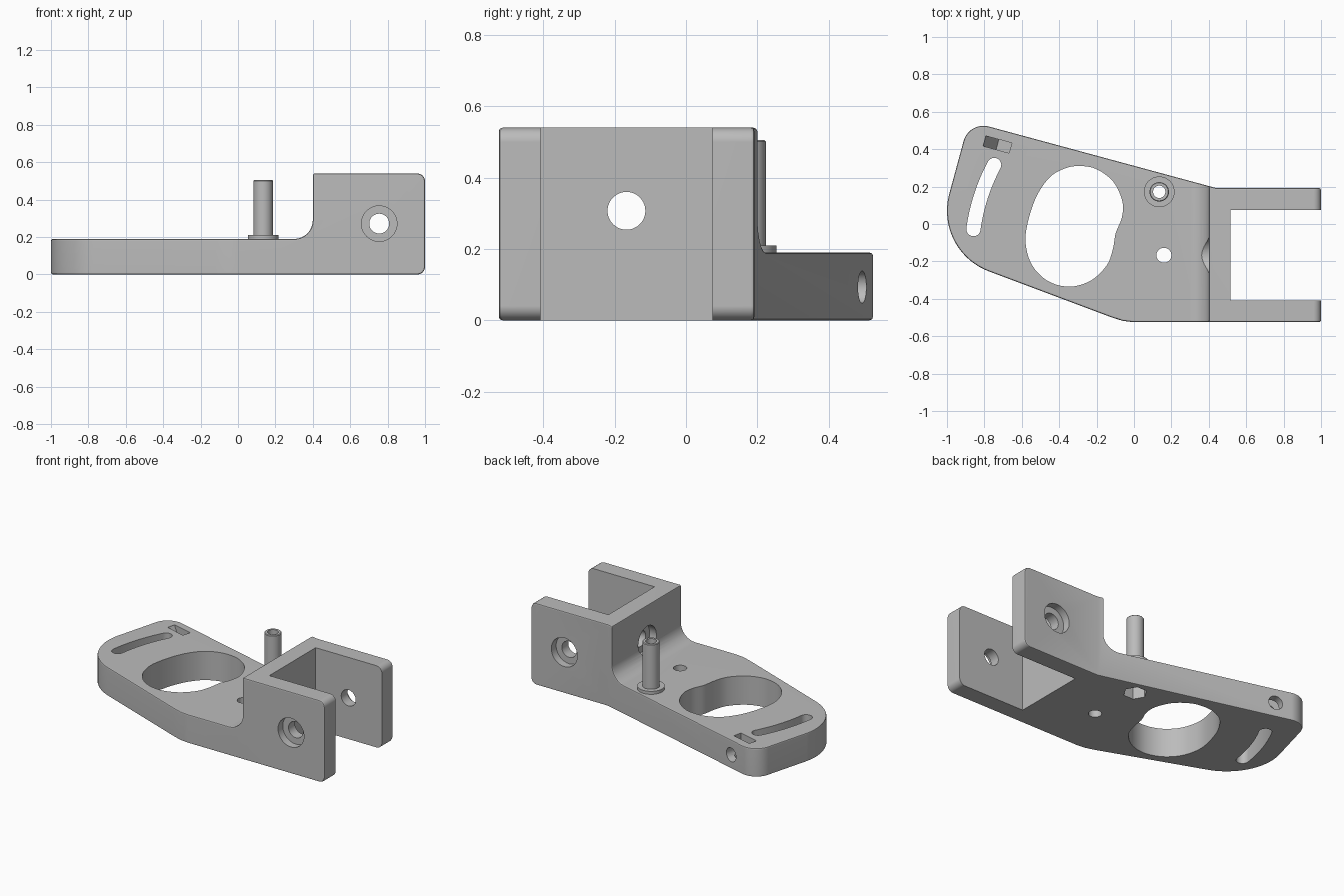
import bpy, bmesh, math
from mathutils import Vector

if bpy.data.objects.get("Cube"):
    bpy.data.objects.remove(bpy.data.objects["Cube"], do_unlink=True)

grey = bpy.data.materials.new("plain_grey")
grey.use_nodes = True
grey.diffuse_color = (0.5, 0.5, 0.5, 1)
grey.node_tree.nodes["Principled BSDF"].inputs["Base Color"].default_value = (0.5, 0.5, 0.5, 1)


def make_object(name, bm):
    bmesh.ops.recalc_face_normals(bm, faces=bm.faces[:])
    mesh = bpy.data.meshes.new(name)
    bm.to_mesh(mesh)
    bm.free()
    mesh.materials.append(grey)
    obj = bpy.data.objects.new(name, mesh)
    bpy.context.collection.objects.link(obj)
    return obj


def prism(name, points, sweep):
    """Extrude a closed 3D polygon along a vector."""
    bm = bmesh.new()
    face = bm.faces.new([bm.verts.new(p) for p in points])
    new = bmesh.ops.extrude_face_region(bm, geom=[face])["geom"]
    bmesh.ops.translate(bm, vec=sweep, verts=[g for g in new if isinstance(g, bmesh.types.BMVert)])
    return make_object(name, bm)


def cylinder(name, start, end, r, sides=48):
    start, end = Vector(start), Vector(end)
    turn = (end - start).to_track_quat('Z', 'Y')
    ring = [start + turn @ Vector((r * math.cos(a), r * math.sin(a), 0))
            for a in (math.tau * i / sides for i in range(sides))]
    return prism(name, ring, end - start)


def lathe(name, profile, x, y, sides=48):
    bm = bmesh.new()
    rings = [[bm.verts.new((x + r * math.cos(math.tau * i / sides),
                            y + r * math.sin(math.tau * i / sides), z))
              for i in range(sides)] for r, z in profile]
    for k, ring in enumerate(rings):
        prev = rings[k - 1]
        for i in range(sides):
            bm.faces.new((prev[i - 1], prev[i], ring[i], ring[i - 1]))
    return make_object(name, bm)


def arc(cx, cy, r, a0, a1, n):
    angles = [math.radians(a0 + (a1 - a0) * i / n) for i in range(n + 1)]
    return [(cx + r * math.cos(a), cy + r * math.sin(a)) for a in angles]


def flat(points, z):
    return [(x, y, z) for x, y in points]


def smooth_loop(pts, n=5):
    """Catmull-Rom curve through a closed ring of points."""
    out = []
    for i in range(len(pts)):
        a, b, c, d = (Vector(pts[(i + k) % len(pts)]) for k in range(4))
        for j in range(n):
            t = j / n
            out.append((b + (c - a) * t / 2 + (a * 2 - b * 5 + c * 4 - d) * t * t / 2
                        + (b * 3 - a - c * 3 + d) * t ** 3 / 2)[:])
    return out


def boolean(obj, cutter, operation):
    cutter.hide_render = True
    mod = obj.modifiers.new("cut", 'BOOLEAN')
    mod.operation, mod.solver, mod.object = operation, 'EXACT', cutter


def bake(obj):
    bpy.context.view_layer.update()
    graph = bpy.context.evaluated_depsgraph_get()
    mesh = bpy.data.meshes.new_from_object(obj.evaluated_get(graph))
    obj.modifiers.clear()
    obj.data = mesh


def finish(obj):
    obj.data.shade_smooth()
    obj.data.set_sharp_from_angle(angle=math.radians(35))
    obj.modifiers.new("even_normals", 'WEIGHTED_NORMAL').keep_sharp = True


# Body: side profile with a fillet, trimmed by the plan outline
side = ([(-1.2, 0), (-1.2, 0.19)] + arc(0.3, 0.29, 0.1, -90, 0, 8) + [(0.4, 0.54)]
        + arc(0.96, 0.5, 0.04, 90, 0, 4) + arc(0.96, 0.04, 0.04, 0, -90, 4))
body = prism("bracket_body", [(x, -1, z) for x, z in side], (0, 2, 0))
plan = (arc(-0.805, 0.415, 0.11, 75, 166, 10) + arc(-0.655, 0.07, 0.345, 166, 250, 16)
        + [(-0.12, -0.499), (-0.06, -0.518), (0, -0.525), (1.2, -0.525), (1.2, 0.192), (0.44, 0.192)])
outline = prism("plan_cutter", flat(plan, -0.5), (0, 0, 2))
boolean(body, outline, 'INTERSECT')
bevel = body.modifiers.new("soft_edges", 'BEVEL')
bevel.width, bevel.segments = 0.01, 2
bevel.limit_method, bevel.angle_limit = 'ANGLE', math.radians(40)
bake(body)
cutters = []

# Fork gap between the arms
gap = [(0.515, -0.408), (1.3, -0.408), (1.3, 0.075), (0.515, 0.075)]
cutters.append(prism("fork_gap", flat(gap, -0.5), (0, 0, 2)))

# Large double-lobed opening
lobes = [(-0.58, -0.1), (-0.565, 0.02), (-0.52, 0.15), (-0.45, 0.25), (-0.37, 0.297), (-0.29, 0.31),
         (-0.2, 0.293), (-0.11, 0.225), (-0.062, 0.12), (-0.065, 0.035), (-0.098, -0.05),
         (-0.112, -0.13), (-0.145, -0.22), (-0.23, -0.302), (-0.345, -0.335), (-0.46, -0.305), (-0.545, -0.22)]
cutters.append(prism("lobed_opening", flat(smooth_loop(lobes), -0.5), (0, 0, 2)))

# Curved adjustment slot swung about the pivot hole
px, py, swing, half = 0.16, -0.167, 1.028, 0.038
top, low = math.radians(152), math.radians(172.2)
slot = (arc(px, py, swing + half, 152, 172.2, 16)
        + arc(px + swing * math.cos(low), py + swing * math.sin(low), half, 172.2, 352.2, 12)[1:-1]
        + arc(px, py, swing - half, 172.2, 152, 16)
        + arc(px + swing * math.cos(top), py + swing * math.sin(top), half, -28, 152, 12)[1:-1])
cutters.append(prism("curved_slot", flat(slot, -0.5), (0, 0, 2)))
cutters.append(cylinder("pivot_hole", (px, py, -0.5), (px, py, 1), 0.04))

# Ramped nut pocket and its cross screw hole
along, across = Vector((0.966, -0.26, 0)), Vector((0.26, 0.966, 0))
centre = Vector((-0.73, 0.425, 0))
ramp = [(-0.072, 0.3), (-0.072, 0.185), (0, 0.045), (0.072, 0.045), (0.072, 0.3)]
cutters.append(prism("nut_pocket", [centre + along * u - across * 0.028 + Vector((0, 0, z))
                                    for u, z in ramp], across * 0.056))
screw = centre + along * 0.034 + Vector((0, 0, 0.093))
cutters.append(cylinder("cross_screw_hole", screw - across * 0.12, screw + across * 0.25, 0.045))

# Axle holes in both arms and the mounting hole in the wall, all counterbored
cutters.append(cylinder("axle_hole", (0.755, -0.8, 0.272), (0.755, 0.5, 0.272), 0.053))
cutters.append(cylinder("front_counterbore", (0.755, -0.8, 0.272), (0.755, -0.475, 0.272), 0.095))
cutters.append(cylinder("back_counterbore", (0.755, 0.142, 0.272), (0.755, 0.5, 0.272), 0.095))
cutters.append(cylinder("wall_hole", (0.2, -0.167, 0.307), (0.7, -0.167, 0.307), 0.053))
cutters.append(cylinder("wall_counterbore", (0.2, -0.167, 0.307), (0.45, -0.167, 0.307), 0.095))

# Post bore with a hexagonal nut recess underneath
qx, qy = 0.135, 0.172
cutters.append(cylinder("post_bore", (qx, qy, -0.5), (qx, qy, 1), 0.033))
cutters.append(cylinder("hex_recess", (qx, qy, -0.5), (qx, qy, 0.08), 0.072, 6))

for cutter in cutters:
    boolean(body, cutter, 'DIFFERENCE')
bake(body)
for cutter in cutters + [outline]:
    bpy.data.objects.remove(cutter, do_unlink=True)
finish(body)

# Hollow flanged post
post = lathe("flanged_post", [(0.033, 0.18), (0.082, 0.18), (0.082, 0.21), (0.052, 0.21),
                              (0.052, 0.501), (0.048, 0.505), (0.033, 0.505)], qx, qy)
finish(post)
